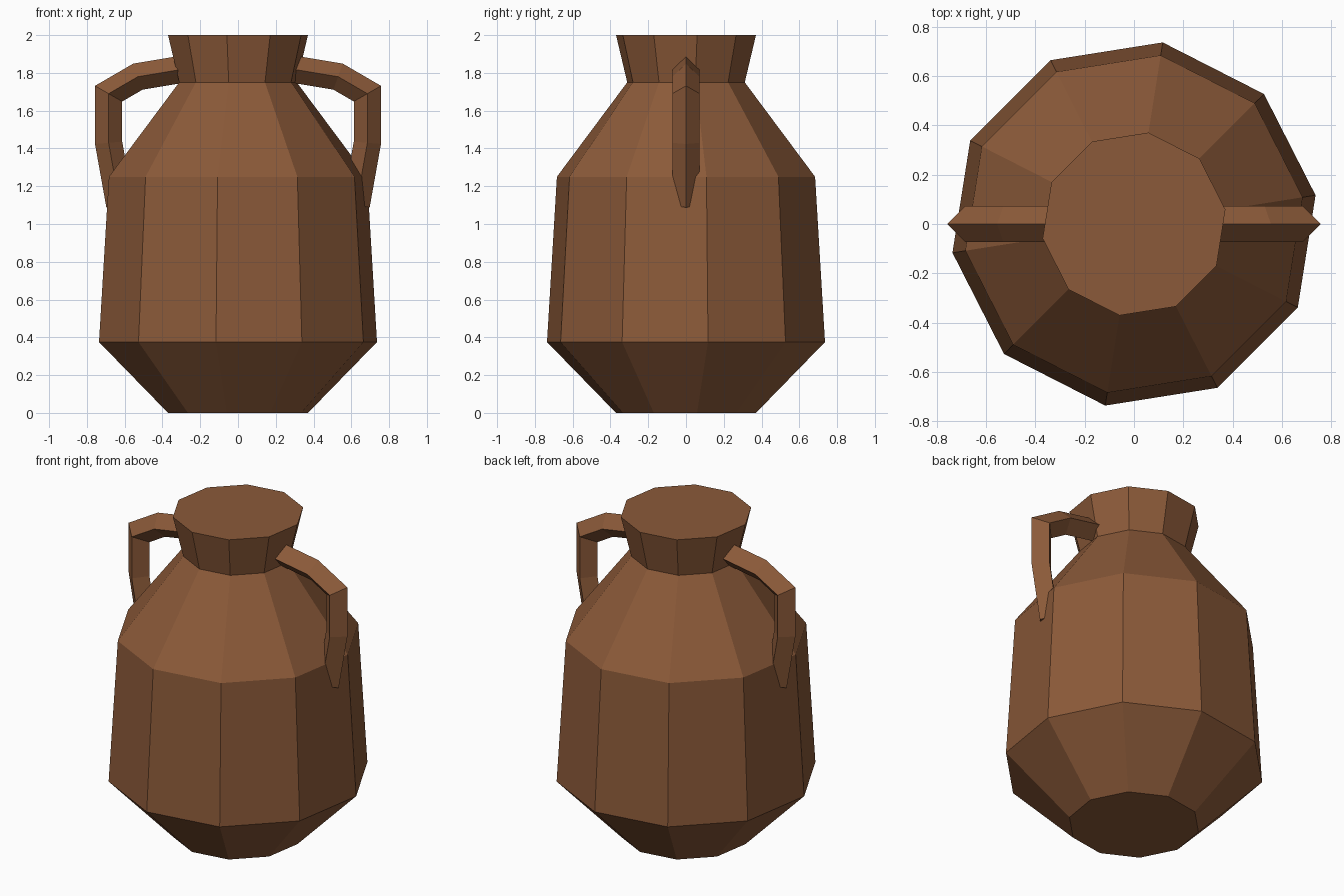
import bpy, bmesh, math
from mathutils import Vector

cube = bpy.data.objects.get("Cube")
if cube:
    bpy.data.objects.remove(cube, do_unlink=True)

clay = bpy.data.materials.new("brown_clay")
clay.use_nodes = True
colour = (0.26, 0.102, 0.041, 1)
clay.diffuse_color = colour
clay.node_tree.nodes["Principled BSDF"].inputs["Base Color"].default_value = colour


def loft(name, rings):
    """Join equal-sized rings of points into a closed flat-shaded solid."""
    bm = bmesh.new()
    loops = [[bm.verts.new(p) for p in ring] for ring in rings]
    n = len(loops[0])
    for a, b in zip(loops, loops[1:]):
        for i in range(n):
            j = (i + 1) % n
            bm.faces.new((a[i], a[j], b[j], b[i]))
    bm.faces.new(loops[0])
    bm.faces.new(loops[-1])
    bmesh.ops.recalc_face_normals(bm, faces=bm.faces)
    mesh = bpy.data.meshes.new(name)
    bm.to_mesh(mesh)
    bm.free()
    mesh.materials.append(clay)
    obj = bpy.data.objects.new(name, mesh)
    bpy.context.collection.objects.link(obj)
    return obj


# Ten-sided jug body with neck and closed mouth: (radius, height)
SIDES = 10
TURN = math.radians(9)
profile = [(0.375, 0), (0.745, 0.375), (0.692, 1.25), (0.315, 1.75), (0.375, 2)]
angles = [TURN + math.tau * i / SIDES for i in range(SIDES)]
loft("jug_body", [[(r * math.cos(a), r * math.sin(a), z) for a in angles]
                  for r, z in profile])

# Handles: a diamond section swept with mitred corners along a bent path
HALF = 0.072
path = [Vector(p) for p in
        ((0.26, 1.825), (0.53, 1.78), (0.685, 1.69), (0.685, 1.43), (0.626, 1.1))]


def handle(name, side):
    normals = []
    for a, b in zip(path, path[1:]):
        d = (b - a).normalized()
        normals.append(Vector((-d.y, d.x)))
    rings = []
    for i, p in enumerate(path):
        before, after = normals[max(i - 1, 0)], normals[min(i, len(normals) - 1)]
        mitre = (before + after).normalized()
        mitre *= HALF / mitre.dot(after)
        outer, inner = p + mitre, p - mitre
        rings.append([(side * outer.x, 0, outer.y), (side * p.x, HALF, p.y),
                      (side * inner.x, 0, inner.y), (side * p.x, -HALF, p.y)])
    loft(name, rings)


handle("left_handle", 1)
handle("right_handle", -1)
